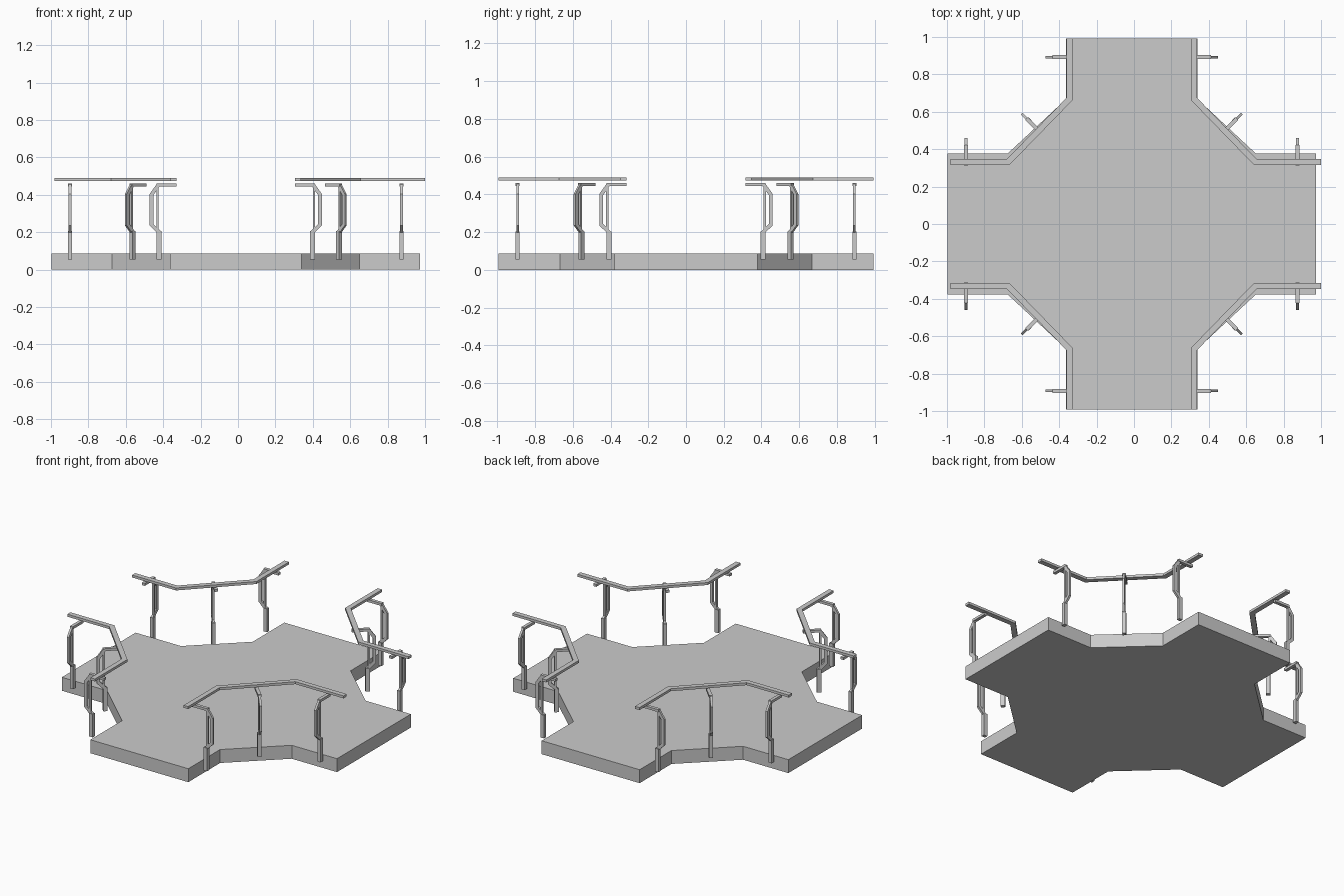
import bpy, bmesh
from math import radians, cos, sin
from mathutils import Vector, Matrix

if "Cube" in bpy.data.objects:
    bpy.data.objects.remove(bpy.data.objects["Cube"])

grey = bpy.data.materials.new("light_grey")
grey.use_nodes = True
colour = (0.6, 0.6, 0.6, 1)
grey.diffuse_color = colour
grey.node_tree.nodes["Principled BSDF"].inputs["Base Color"].default_value = colour

CX = -0.012  # centre line of the deck


def ribbon(path, width):
    """Outline of a mitred strip following a 2D path."""
    pts = [Vector(p) for p in path]
    left, right = [], []
    for i, p in enumerate(pts):
        before = (p - pts[i - 1]).normalized() if i else None
        after = (pts[i + 1] - p).normalized() if i < len(pts) - 1 else None
        a, b = before or after, after or before
        na, nb = Vector((-a.y, a.x)), Vector((-b.y, b.x))
        mitre = (na + nb).normalized()
        offset = mitre * (width / 2 / mitre.dot(na))
        left.append(p + offset)
        right.append(p - offset)
    return left + right[::-1]


def add_prism(bm, outline, low, high, matrix=Matrix()):
    """Extrude a 2D outline between two heights, then place it."""
    verts = [bm.verts.new((x, y, low)) for x, y in outline]
    face = bm.faces.new(verts)
    out = bmesh.ops.extrude_face_region(bm, geom=[face])
    top = [v for v in out["geom"] if isinstance(v, bmesh.types.BMVert)]
    bmesh.ops.translate(bm, verts=top, vec=(0, 0, high - low))
    bmesh.ops.transform(bm, matrix=matrix, verts=verts + top)


def finish(name, bm):
    bmesh.ops.recalc_face_normals(bm, faces=bm.faces)
    mesh = bpy.data.meshes.new(name)
    bm.to_mesh(mesh)
    bm.free()
    mesh.materials.append(grey)
    obj = bpy.data.objects.new(name, mesh)
    bpy.context.collection.objects.link(obj)


# Cross-shaped deck with chamfered inner corners
quarter = [(0.986, 0.378), (0.662, 0.378), (0.351, 0.668), (0.351, 0.993)]
outline = []
for sx, sy in ((1, 1), (-1, 1), (-1, -1), (1, -1)):
    corner = [(CX + sx * x, sy * y) for x, y in quarter]
    outline += corner if sx * sy > 0 else corner[::-1]
deck = bmesh.new()
add_prism(deck, outline, 0, 0.087)
finish("deck", deck)

# Bracket parts: path of (outward, height), strip width, thickness
BRACKET = [
    ([(0.076, 0.055), (0.076, 0.205)], 0.026, 0.022),
    ([(0.076, 0.19), (0.076, 0.2), (0.117, 0.24), (0.117, 0.4), (0.08, 0.452)], 0.02, 0.014),
    ([(0.085, 0.2), (0.085, 0.45)], 0.012, 0.014),
    ([(0.09, 0.452), (-0.018, 0.452)], 0.016, 0.021),
]


def bracket(name, x, y, angle):
    out = Vector((cos(angle), sin(angle), 0))
    up = Vector((0, 0, 1))
    matrix = Matrix.Translation((x, y, 0)) @ Matrix((out, up, out.cross(up))).transposed().to_4x4()
    bm = bmesh.new()
    for path, width, depth in BRACKET:
        add_prism(bm, ribbon(path, width), -depth / 2, depth / 2, matrix)
    finish(name, bm)


# One bent handrail and three brackets in each corner
for sx, side in ((1, "left"), (-1, "right")):
    for sy, end in ((1, "back"), (-1, "front")):
        where = f"{end}_{side}"
        tip = 1.0 if sx > 0 else -0.98
        path = [(tip, sy * 0.332), (CX + sx * 0.66, sy * 0.332),
                (CX + sx * 0.334, sy * 0.667), (CX + sx * 0.334, sy * 0.993)]
        rail = bmesh.new()
        add_prism(rail, ribbon(path, 0.032), 0.473, 0.489)
        finish(f"handrail_{where}", rail)
        spots = [("side", 0.886, 0.332, 90), ("corner", 0.498, 0.5, 45), ("end", 0.334, 0.892, 0)]
        for label, x, y, deg in spots:
            a = radians(deg)
            angle = Vector((sx * cos(a), sy * sin(a))).angle_signed(Vector((1, 0)))
            bracket(f"bracket_{label}_{where}", CX + sx * x, sy * y, angle)
